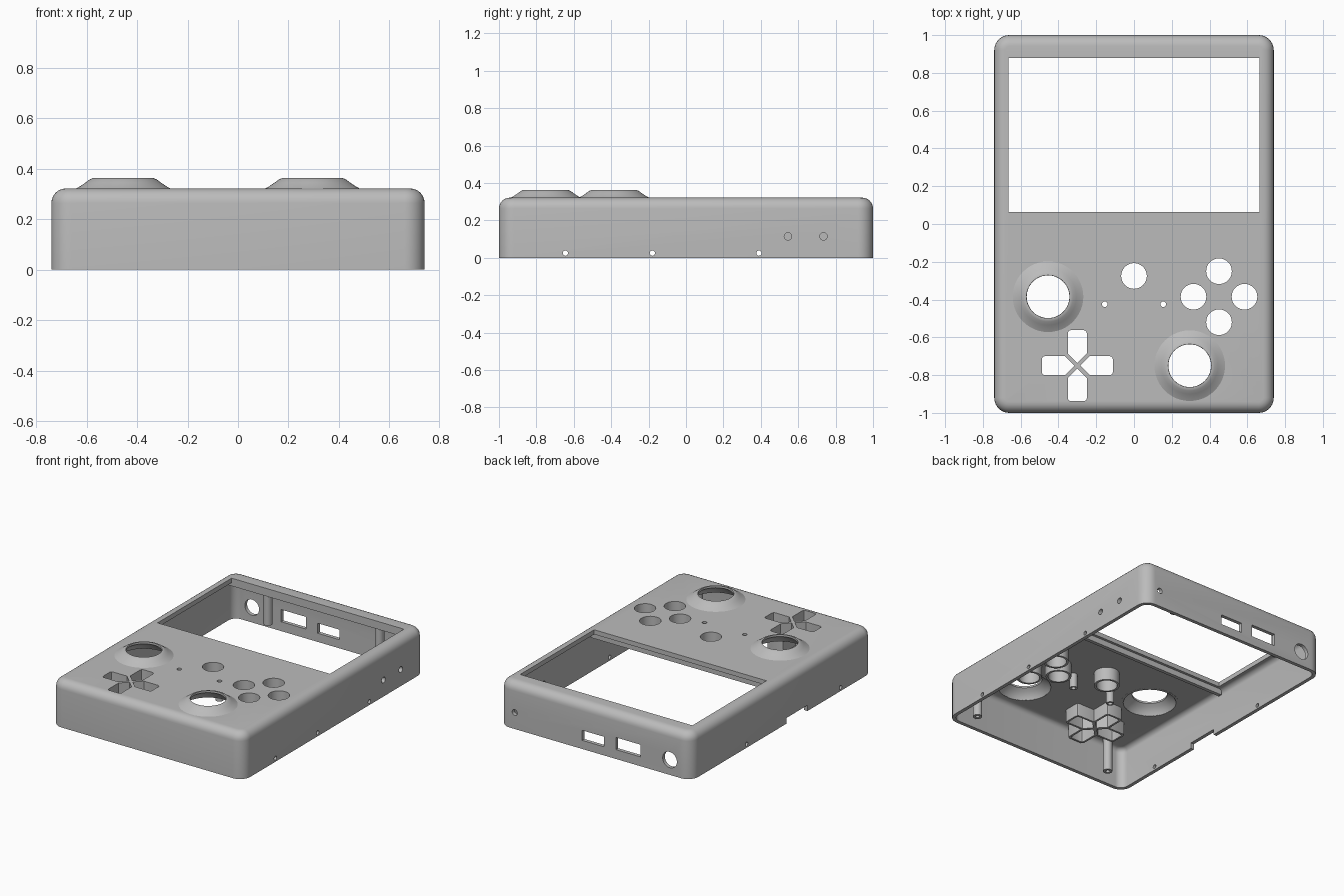
import bpy, bmesh
from math import sin, cos, pi, radians

default = bpy.data.objects.get("Cube")
if default:
    bpy.data.objects.remove(default, do_unlink=True)

grey = bpy.data.materials.new("light_grey_plastic")
grey.use_nodes = True
colour = (0.5, 0.5, 0.5, 1)
grey.diffuse_color = colour
grey.node_tree.nodes["Principled BSDF"].inputs["Base Color"].default_value = colour

TOP, CEILING, WALL = 0.322, 0.29, 0.025
HX, HY = 0.74, 1.0


def finish(name, bm):
    bmesh.ops.recalc_face_normals(bm, faces=bm.faces)
    mesh = bpy.data.meshes.new(name)
    bm.to_mesh(mesh)
    bm.free()
    mesh.materials.append(grey)
    obj = bpy.data.objects.new(name, mesh)
    bpy.context.collection.objects.link(obj)
    return obj


def smooth(obj):
    bpy.ops.object.select_all(action='DESELECT')
    obj.select_set(True)
    bpy.context.view_layer.objects.active = obj
    bpy.ops.object.shade_smooth_by_angle(angle=radians(32))


def bridge(bm, a, b):
    n = len(a)
    for i in range(n):
        j = (i + 1) % n
        bm.faces.new((a[i], a[j], b[j], b[i]))


def circle(u, v, r, n=32):
    return [(u + r * cos(2 * pi * i / n), v + r * sin(2 * pi * i / n)) for i in range(n)]


def rect(u0, u1, v0, v1):
    return [(u0, v0), (u1, v0), (u1, v1), (u0, v1)]


def rounded_rect(hx, hy, r, n=8):
    pts = []
    for k, (sx, sy) in enumerate([(1, 1), (-1, 1), (-1, -1), (1, -1)]):
        for i in range(n + 1):
            a = (k + i / n) * pi / 2
            pts.append((sx * (hx - r) + r * cos(a), sy * (hy - r) + r * sin(a)))
    return pts


def loop(bm, pts, h, axis='Z'):
    place = {'X': lambda u, v: (h, u, v),
             'Y': lambda u, v: (u, h, v),
             'Z': lambda u, v: (u, v, h)}[axis]
    return [bm.verts.new(place(u, v)) for u, v in pts]


def prism(bm, pts, lo, hi, axis='Z'):
    a, b = loop(bm, pts, lo, axis), loop(bm, pts, hi, axis)
    bridge(bm, a, b)
    bm.faces.new(a)
    bm.faces.new(b)


def sleeve(bm, inner, outer, lo, hi):
    rings = [loop(bm, p, h) for p, h in
             ((inner, lo), (inner, hi), (outer, hi), (outer, lo))]
    for i in range(4):
        bridge(bm, rings[i], rings[(i + 1) % 4])


# Hollow case, open underneath, with rounded corners and top edge
def case_loops(bm, inset, top, fillet):
    corner = 0.08 - inset
    profile = [(0, 0)] + [(fillet * (1 - cos(a)), top - fillet * (1 - sin(a)))
                          for a in (i * pi / 12 for i in range(7))]
    loops = [loop(bm, rounded_rect(HX - inset - d, HY - inset - d, max(corner - d, 0.012)), z)
             for d, z in profile]
    for a, b in zip(loops, loops[1:]):
        bridge(bm, a, b)
    bm.faces.new(loops[-1])
    return loops[0]


bm = bmesh.new()
bridge(bm, case_loops(bm, 0, TOP, 0.058), case_loops(bm, WALL, CEILING, 0.035))
case = finish("case", bm)

# Control positions
sticks = [(-0.455, -0.385), (0.295, -0.75)]
buttons = [(0, -0.275), (0.315, -0.385), (0.585, -0.385), (0.45, -0.25), (0.45, -0.52)]
lights = [(-0.155, -0.425), (0.155, -0.425)]
BUTTON_R = 0.068

# Direction pad arm, turned four ways about the pad centre
arm = [(0, 0.015), (0.05, 0.065), (0.05, 0.173), (0.046, 0.184), (0.035, 0.188),
       (-0.035, 0.188), (-0.046, 0.184), (-0.05, 0.173), (-0.05, 0.065)]


def pad_arm(k, grow=1.0):
    c, s = cos(k * pi / 2), sin(k * pi / 2)
    pts = [(u * grow, 0.11 + (v - 0.11) * (1 + (grow - 1) * 0.6)) for u, v in arm]
    return [(-0.3 + u * c - v * s, -0.75 + u * s + v * c) for u, v in pts]


# All openings cut through the case
bm = bmesh.new()
LO, HI = 0.2, 0.4
prism(bm, rect(-0.664, 0.664, 0.063, 0.878), LO, HI)
for x, y in sticks:
    prism(bm, circle(x, y, 0.17, 48), LO, HI)
for x, y in buttons:
    prism(bm, circle(x, y, BUTTON_R), LO, HI)
for x, y in lights:
    prism(bm, circle(x, y, 0.015, 16), LO, HI)
for k in range(4):
    prism(bm, pad_arm(k), LO, HI)
for y in (-0.645, -0.18, 0.39):
    prism(bm, circle(y, 0.025, 0.014, 16), 0.69, 0.8, 'X')
    if y != -0.18:
        prism(bm, circle(y, 0.025, 0.014, 16), -0.8, -0.69, 'X')
for y in (0.545, 0.735):
    prism(bm, circle(y, 0.115, 0.02, 20), 0.69, 0.8, 'X')
prism(bm, rect(-0.28, -0.05, -0.05, 0.04), -0.8, -0.69, 'X')
prism(bm, circle(-0.575, 0.105, 0.055), 0.96, 1.1, 'Y')
prism(bm, circle(0.62, 0.115, 0.02, 20), 0.96, 1.1, 'Y')
prism(bm, rect(-0.35, -0.16, 0.065, 0.15), 0.96, 1.1, 'Y')
prism(bm, rect(-0.07, 0.10, 0.06, 0.13), 0.96, 1.1, 'Y')
cutter = finish("opening_cutter", bm)
cutter.hide_render = True

cut = case.modifiers.new("openings", 'BOOLEAN')
cut.operation, cut.solver, cut.object = 'DIFFERENCE', 'EXACT', cutter
bpy.context.view_layer.objects.active = case
bpy.ops.object.modifier_apply(modifier=cut.name)
bpy.data.objects.remove(cutter, do_unlink=True)
smooth(case)

# Raised flared collars around the thumb sticks
collar = [(0.187, TOP), (0.172, 0.33), (0.15, 0.345), (0.132, 0.358), (0.12, 0.363),
          (0.114, 0.363), (0.113, 0.35), (0.135, 0.335), (0.16, 0.31), (0.171, 0.289),
          (0.187, 0.289)]
for name, (x, y) in zip(("right_stick_collar", "left_stick_collar"), sticks):
    bm = bmesh.new()
    rings = [loop(bm, circle(x, y, r, 48), z) for r, z in collar]
    for i, ring in enumerate(rings):
        bridge(bm, ring, rings[(i + 1) % len(rings)])
    smooth(finish(name, bm))

# Guide sleeves hanging under the buttons, lights and direction pad
bm = bmesh.new()
for x, y in buttons:
    sleeve(bm, circle(x, y, BUTTON_R), circle(x, y, BUTTON_R + 0.015), 0.2, CEILING + 0.002)
for x, y in lights:
    sleeve(bm, circle(x, y, 0.015, 16), circle(x, y, 0.026, 16), 0.19, CEILING + 0.002)
smooth(finish("button_sleeves", bm))

bm = bmesh.new()
for k in range(4):
    sleeve(bm, pad_arm(k), pad_arm(k, 1.28), 0.2, CEILING + 0.002)
smooth(finish("direction_pad_sleeves", bm))

# Screw posts inside the corners
bm = bmesh.new()
for x, y in ((-0.42, 0.93), (0.44, 0.93), (-0.55, -0.92), (0.55, -0.92)):
    sleeve(bm, circle(x, y, 0.014, 20), circle(x, y, 0.03, 20), 0.05, CEILING + 0.002)
smooth(finish("screw_posts", bm))

# Ribs under the screen opening's front and back edges
bm = bmesh.new()
prism(bm, rect(-0.7, 0.7, 0.02, 0.045), 0.25, CEILING + 0.005)
prism(bm, rect(-0.7, 0.7, 0.882, 0.898), 0.265, CEILING + 0.005)
finish("screen_ribs", bm)
